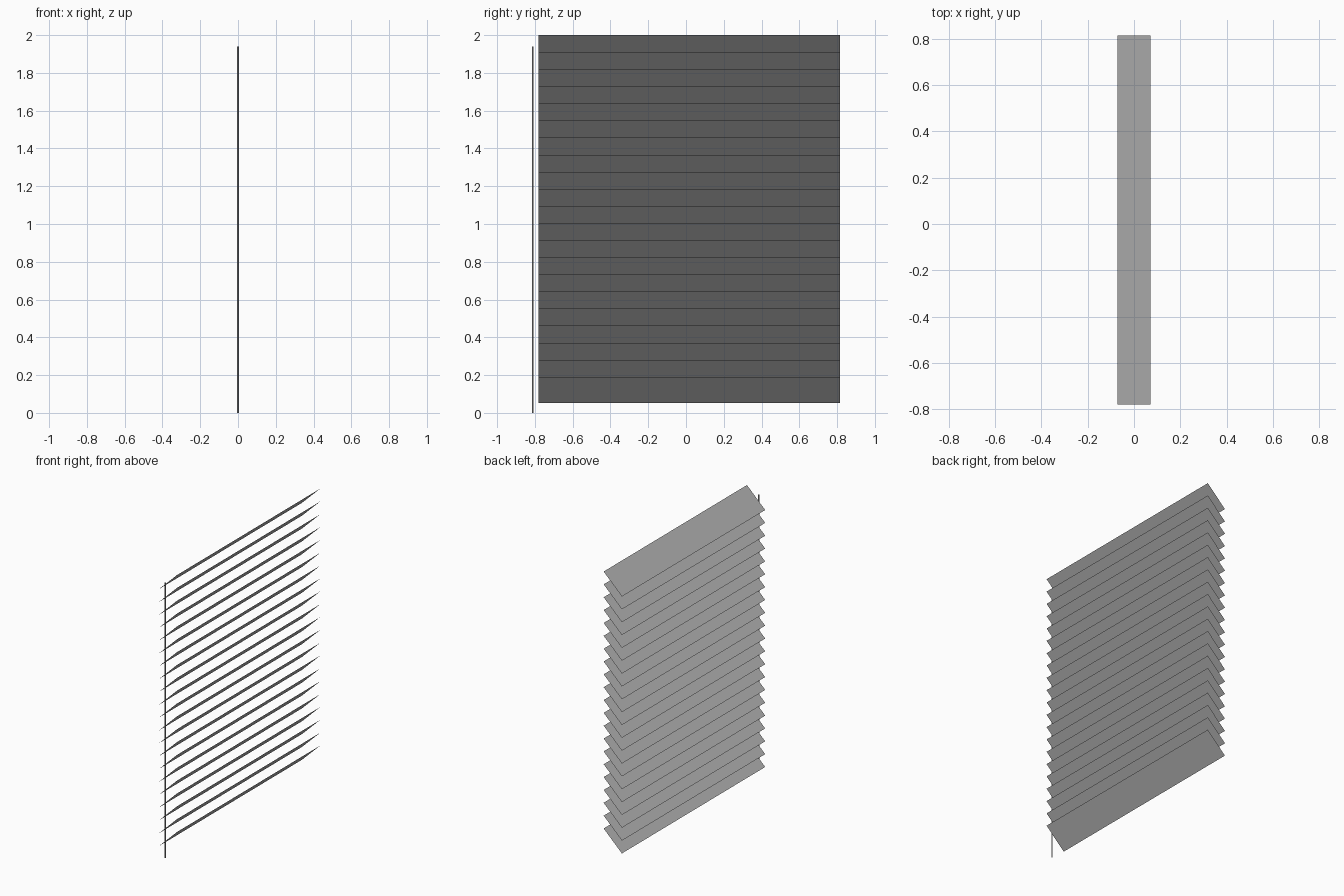
import bpy, bmesh

if "Cube" in bpy.data.objects:
    bpy.data.objects.remove(bpy.data.objects["Cube"])

SLATS = 21
STEP = 0.0905            # vertical spacing
HALF_X, RISE = 0.071, 0.138
Y0, Y1 = -0.78, 0.815

grey = bpy.data.materials.new("slat grey")
grey.diffuse_color = (0.48, 0.48, 0.48, 1)
grey.use_nodes = True
grey.node_tree.nodes["Principled BSDF"].inputs["Base Color"].default_value = grey.diffuse_color


def add_object(name, bm):
    mesh = bpy.data.meshes.new(name)
    bm.to_mesh(mesh)
    bm.free()
    mesh.materials.append(grey)
    obj = bpy.data.objects.new(name, mesh)
    bpy.context.collection.objects.link(obj)
    return obj


# Tilted paper-thin slats, rising towards +x
for i in range(SLATS):
    top = 2.0 - i * STEP
    bm = bmesh.new()
    corners = [(-HALF_X, Y0, top - RISE), (HALF_X, Y0, top),
               (HALF_X, Y1, top), (-HALF_X, Y1, top - RISE)]
    bm.faces.new([bm.verts.new(c) for c in corners])
    add_object(f"slat_{i + 1:02d}", bm)

# Thin open-ended pull cord beside the slats
bm = bmesh.new()
bmesh.ops.create_cone(bm, cap_ends=False, segments=8,
                      radius1=0.004, radius2=0.004, depth=1.94)
cord = add_object("pull_cord", bm)
cord.location = (0, -0.811, 0.97)
